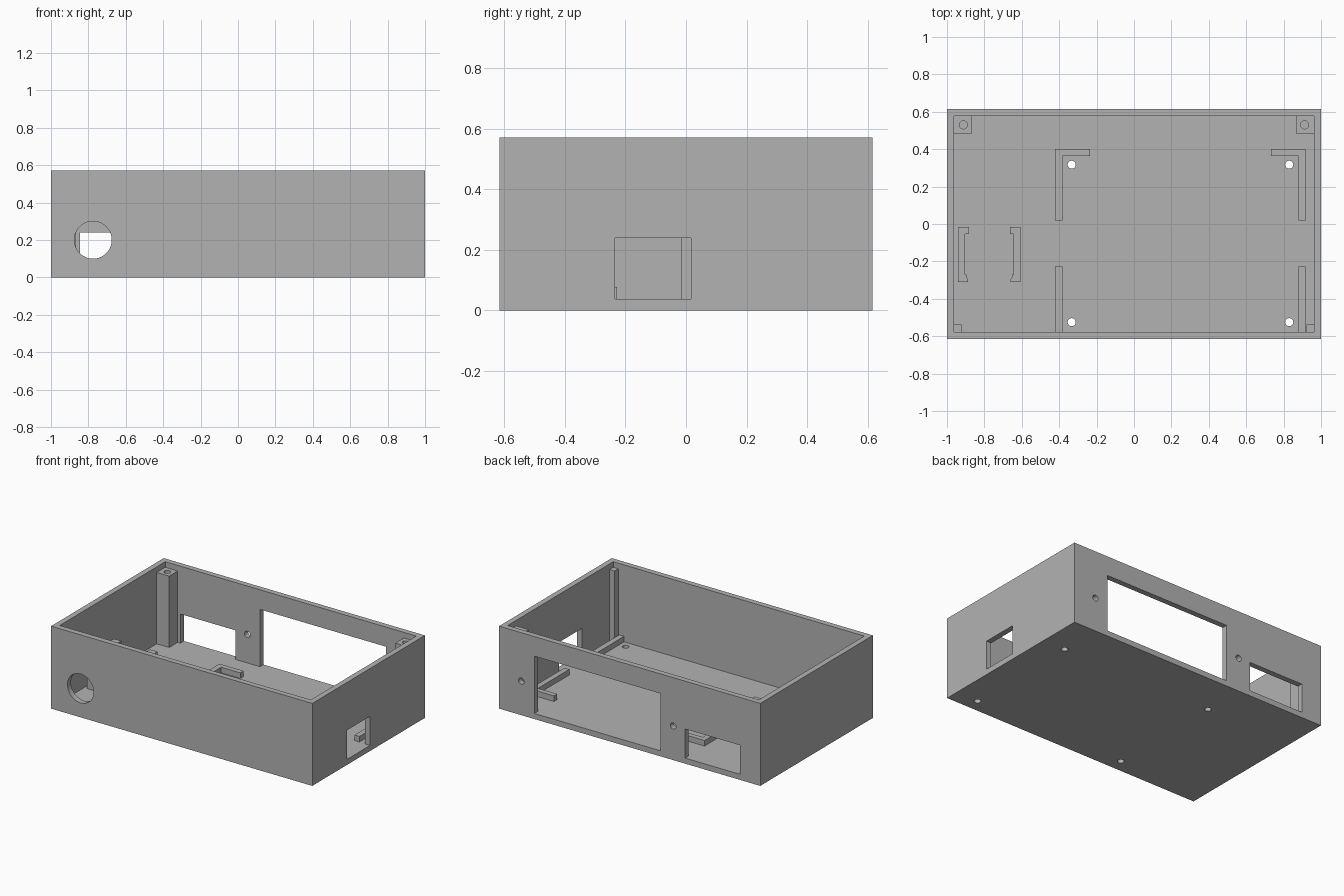
import bpy, bmesh
from mathutils import Matrix, Vector

cube = bpy.data.objects.get("Cube")
if cube:
    bpy.data.objects.remove(cube, do_unlink=True)

W, D, H = 1.0, 0.616, 0.571      # half width, half depth, height
T = 0.0385                       # wall and floor thickness
E = 0.01                         # embed depth for fused parts
IX, IY = W - T, D - T            # inner half sizes
RIB_TOP, POST_TOP, CLIP_TOP = 0.077, H - T, 0.27
SCREW_R = 0.0215

grey = bpy.data.materials.new("plain_grey")
grey.use_nodes = True
grey.diffuse_color = (0.45, 0.45, 0.45, 1)
grey.node_tree.nodes["Principled BSDF"].inputs["Base Color"].default_value = (0.45, 0.45, 0.45, 1)


def finish(name, bm):
    bmesh.ops.recalc_face_normals(bm, faces=bm.faces)
    mesh = bpy.data.meshes.new(name)
    bm.to_mesh(mesh)
    bm.free()
    mesh.materials.append(grey)
    obj = bpy.data.objects.new(name, mesh)
    bpy.context.scene.collection.objects.link(obj)
    return obj


def box(name, x, y, z):
    lo, hi = Vector((x[0], y[0], z[0])), Vector((x[1], y[1], z[1]))
    bm = bmesh.new()
    bmesh.ops.create_cube(bm, size=1, matrix=Matrix.Translation((lo + hi) / 2) @ Matrix.Diagonal((hi - lo).to_4d()))
    return finish(name, bm)


def prism(name, outline, z0, z1):
    bm = bmesh.new()
    face = bm.faces.new([bm.verts.new((x, y, z0)) for x, y in outline])
    up = bmesh.ops.extrude_face_region(bm, geom=[face])["geom"]
    bmesh.ops.translate(bm, vec=(0, 0, z1 - z0), verts=[v for v in up if isinstance(v, bmesh.types.BMVert)])
    return finish(name, bm)


def rod(name, centre, radius, length, axis="Z"):
    turn = Matrix.Rotation(1.5707963, 4, "X") if axis == "Y" else Matrix()
    bm = bmesh.new()
    bmesh.ops.create_cone(bm, cap_ends=True, segments=40, radius1=radius, radius2=radius,
                          depth=length, matrix=Matrix.Translation(centre) @ turn)
    return finish(name, bm)


def cut(obj, cutters):
    for cutter in cutters:
        mod = obj.modifiers.new("cut", "BOOLEAN")
        mod.operation, mod.solver, mod.object = "DIFFERENCE", "EXACT", cutter
        cutter.hide_render = True
    graph = bpy.context.evaluated_depsgraph_get()
    graph.update()
    mesh = bpy.data.meshes.new_from_object(obj.evaluated_get(graph))
    obj.modifiers.clear()
    obj.data = mesh
    mesh.materials.clear()
    mesh.materials.append(grey)
    for poly in mesh.polygons:
        poly.material_index = 0
    for cutter in cutters:
        bpy.data.objects.remove(cutter, do_unlink=True)


# Open case with its windows and holes
case = box("case", (-W, W), (-D, D), (0, H))
cutters = [
    box("cavity", (-IX, IX), (-IY, IY), (T, H + 0.1)),
    box("large_back_window", (-0.235, 0.73), (IY - 0.02, D + 0.1), (T, 0.435)),
    box("small_back_window", (-0.845, -0.425), (IY - 0.02, D + 0.1), (T, 0.24)),
    box("side_window", (IX - 0.02, W + 0.1), (-0.235, 0.016), (T, 0.24)),
    rod("front_hole", (-0.775, -D, 0.2), 0.1, 0.2, "Y"),
]
for x in (-0.333, 0.83):
    cutters.append(rod("back_screw_hole", (x, D, 0.236), SCREW_R, 0.2, "Y"))
    for y in (-0.525, 0.317):
        cutters.append(rod("floor_screw_hole", (x, y, 0), SCREW_R, 0.2))
cut(case, cutters)

# Corner posts: drilled at the back, slim at the front
for side, label in ((-1, "right"), (1, "left")):
    def span(a, b):
        return sorted((side * a, side * b))
    post = box("back_post_" + label, span(0.866, IX + E), (0.484, IY + E), (T - E, POST_TOP))
    cut(post, [rod("post_hole", (side * 0.912, 0.53, POST_TOP), SCREW_R, 0.6)])
    box("front_post_" + label, span(0.923, IX + E), (-IY - E, -0.537), (T - E, POST_TOP))

# Board guide ribs on the floor, mirrored about the board centre
BOARD = 0.2475
for side, label in ((-1, "right"), (1, "left")):
    def place(points):
        return [(BOARD + side * x, y) for x, y in points]
    outer, inner, toe = 0.669, 0.631, 0.484
    prism("corner_rib_" + label,
          place([(outer, 0.02), (outer, 0.4), (toe, 0.4), (toe, 0.364), (inner, 0.364), (inner, 0.02)]),
          T - E, RIB_TOP)
    prism("front_rib_" + label,
          place([(outer, -IY - E), (outer, -0.228), (inner, -0.228), (inner, -IY - E)]),
          T - E, RIB_TOP)

# Pair of upright clips beside the front hole
CLIP = -0.7735
for side, label in ((-1, "right"), (1, "left")):
    half = [(0.167, -0.015), (0.11, -0.015), (0.11, -0.053), (0.129, -0.053),
            (0.129, -0.27), (0.121, -0.27), (0.121, -0.285), (0.113, -0.295),
            (0.113, -0.31), (0.167, -0.31)]
    prism("clip_" + label, [(CLIP + side * x, y) for x, y in half], T - E, CLIP_TOP)

# Smooth the round holes while keeping the box edges crisp
bpy.ops.object.select_all(action="DESELECT")
for obj in bpy.context.scene.objects:
    if obj.name == "case" or obj.name.startswith("back_post"):
        obj.select_set(True)
        bpy.context.view_layer.objects.active = obj
bpy.ops.object.shade_smooth_by_angle(angle=0.5)
